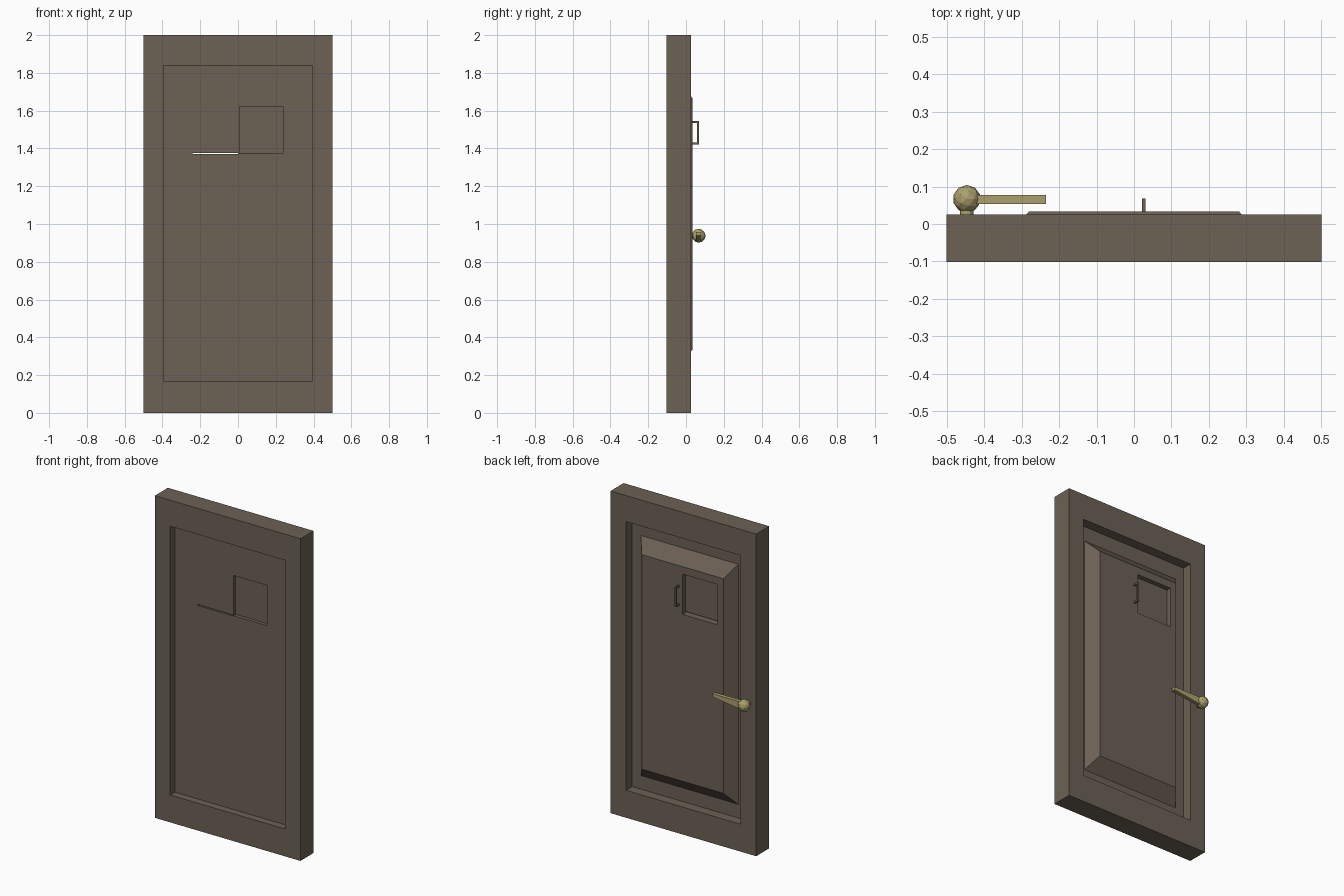
import bpy, bmesh
from mathutils import Matrix, Vector

if "Cube" in bpy.data.objects:
    bpy.data.objects.remove(bpy.data.objects["Cube"])


def material(name, rgb):
    m = bpy.data.materials.new(name)
    m.diffuse_color = (*rgb, 1)
    m.use_nodes = True
    m.node_tree.nodes["Principled BSDF"].inputs["Base Color"].default_value = m.diffuse_color
    return m


WOOD = material("dark_brown_wood", (0.150, 0.119, 0.090))
BRASS = material("dull_brass", (0.41, 0.35, 0.155))


def finish(name, bm, mat):
    bmesh.ops.recalc_face_normals(bm, faces=bm.faces[:])
    me = bpy.data.meshes.new(name)
    bm.to_mesh(me)
    bm.free()
    if mat:
        me.materials.append(mat)
    ob = bpy.data.objects.new(name, me)
    bpy.context.collection.objects.link(ob)
    return ob


def rect_loft(name, rects, mat, closed=False):
    """Loft upright rectangles given as (half_width, z_low, z_high, y)."""
    bm = bmesh.new()
    rings = [[bm.verts.new(p) for p in ((-w, y, a), (w, y, a), (w, y, b), (-w, y, b))]
             for w, a, b, y in rects]
    pairs = list(zip(rings, rings[1:]))
    if closed:
        pairs.append((rings[-1], rings[0]))
    else:
        bm.faces.new(rings[0])
        bm.faces.new(rings[-1])
    for r, s in pairs:
        for i in range(4):
            j = (i + 1) % 4
            bm.faces.new((r[i], r[j], s[j], s[i]))
    return finish(name, bm, mat)


def add_box(bm, lo, hi):
    lo, hi = Vector(lo), Vector(hi)
    size = hi - lo
    bmesh.ops.create_cube(bm, size=1, matrix=Matrix.Translation((lo + hi) / 2)
                          @ Matrix.Diagonal((*size, 1)))


# Outer frame with mitred corners
F, B = -0.102, 0.026
rect_loft("door_frame", [(0.5, 0, 2, F), (0.5, 0, 2, B),
                         (0.394, 0.17, 1.838, B), (0.394, 0.17, 1.838, F)], WOOD, closed=True)

# Recessed panel with raised, bevelled field on the back
panel = rect_loft("door_panel", [(0.394, 0.17, 1.838, -0.056), (0.394, 0.17, 1.838, -0.035),
                                 (0.335, 0.255, 1.745, -0.035), (0.28, 0.335, 1.667, 0.034)], WOOD)

# Hatch recesses: front opening, back opening and the narrow slot below it
for lo, hi in (((0.008, -0.2, 1.373), (0.237, -0.034, 1.623)),
               ((-0.24, 0.004, 1.370), (0.0, 0.2, 1.620)),
               ((-0.24, -0.2, 1.370), (0.0, 0.05, 1.377))):
    bm = bmesh.new()
    add_box(bm, lo, hi)
    cutter = finish("hatch_cutter", bm, None)
    cutter.hide_render = True
    mod = panel.modifiers.new("hatch", 'BOOLEAN')
    mod.operation = 'DIFFERENCE'
    mod.solver = 'EXACT'
    mod.object = cutter
    bpy.context.view_layer.objects.active = panel
    bpy.ops.object.modifier_apply(modifier=mod.name)
    bpy.data.objects.remove(cutter)

# Small pull handle beside the hatch
bm = bmesh.new()
add_box(bm, (0.021, 0.058, 1.422), (0.031, 0.068, 1.546))
for z in (1.422, 1.536):
    add_box(bm, (0.021, 0.030, z), (0.031, 0.058, z + 0.010))
finish("hatch_handle", bm, WOOD)

# Brass knob with short neck
C = Vector((-0.446, 0.067, 0.938))
bm = bmesh.new()
bmesh.ops.create_icosphere(bm, subdivisions=2, radius=0.037, matrix=Matrix.Translation(C))
bmesh.ops.create_cone(bm, cap_ends=True, segments=12, radius1=0.018, radius2=0.018, depth=0.03,
                      matrix=Matrix.Translation((C.x, 0.035, C.z)) @ Matrix.Rotation(1.5707963, 4, 'X'))
finish("door_knob", bm, BRASS)

# Lever that tapers in height towards its tip
bm = bmesh.new()
add_box(bm, (-0.43, 0.054, 0.912), (-0.235, 0.077, 0.958))
for v in bm.verts:
    if v.co.x > -0.3 and v.co.z < 0.93:
        v.co.z = 0.938
finish("door_lever", bm, BRASS)
